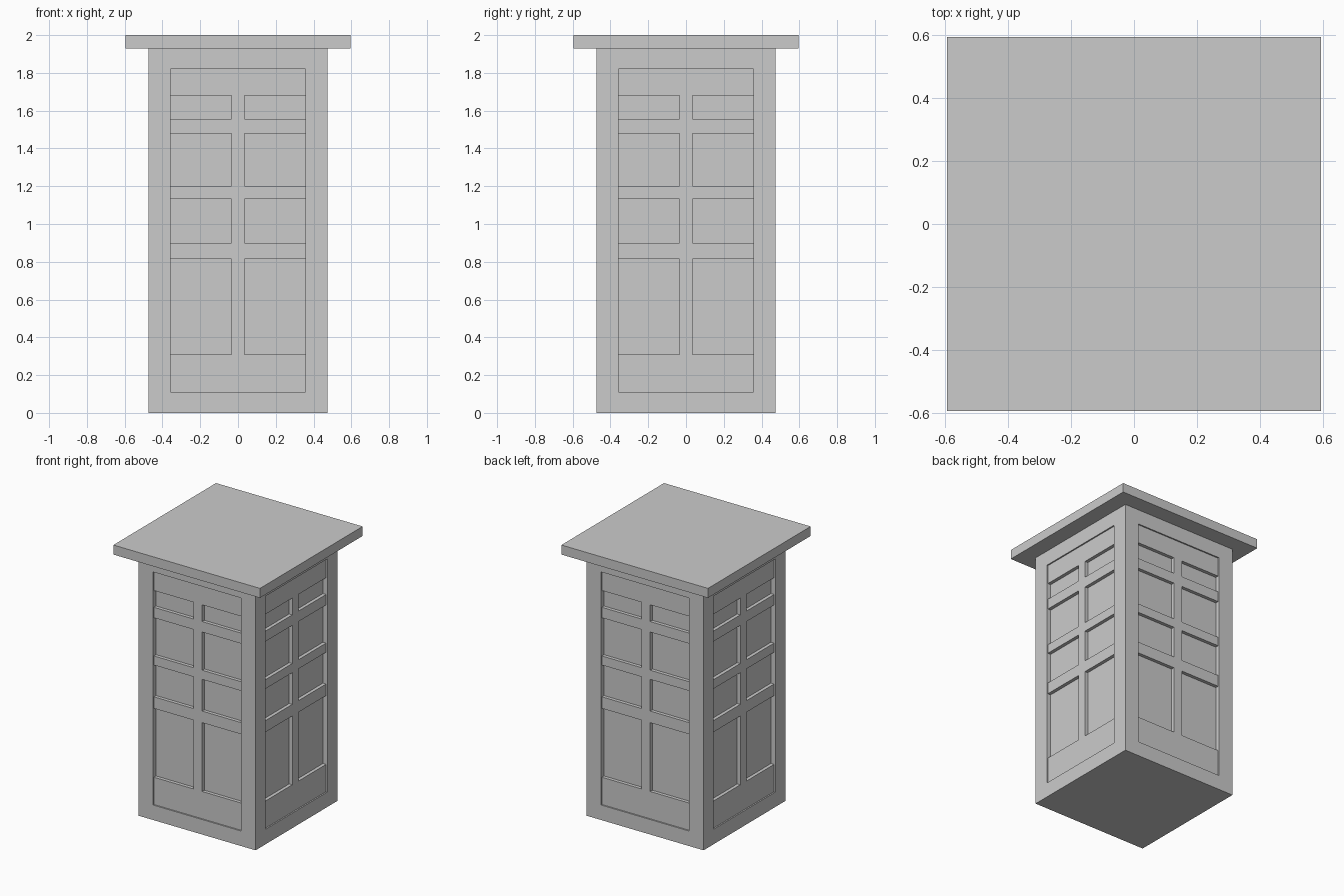
import bpy
import bmesh
from math import pi
from mathutils import Matrix, Vector

if "Cube" in bpy.data.objects:
    bpy.data.objects.remove(bpy.data.objects["Cube"], do_unlink=True)

HALF = 0.475          # half width of the body
WALL_TOP = 1.93       # underside of the roof slab
ROOF_HALF = 0.595
DOOR_HALF, DOOR_BOTTOM, DOOR_TOP = 0.357, 0.11, 1.82
BAR_HALF = 0.035      # half width of the middle bar
DOOR_DEPTH, PANE_DEPTH = 0.01, 0.025
PANES = [(0.31, 0.815), (0.90, 1.133), (1.20, 1.48), (1.557, 1.68)]

grey = bpy.data.materials.new("plain grey")
grey.use_nodes = True
colour = (0.6, 0.6, 0.6, 1)
grey.diffuse_color = colour
grey.node_tree.nodes["Principled BSDF"].inputs["Base Color"].default_value = colour


def add_object(name, bm):
    mesh = bpy.data.meshes.new(name)
    bm.to_mesh(mesh)
    bm.free()
    mesh.materials.append(grey)
    obj = bpy.data.objects.new(name, mesh)
    bpy.context.collection.objects.link(obj)
    return obj


def push_in(bm, faces, depth):
    """Sink a group of faces into the wall and return the sunk faces."""
    geom = bmesh.ops.extrude_face_region(bm, geom=faces)["geom"]
    verts = [g for g in geom if isinstance(g, bmesh.types.BMVert)]
    sunk = [g for g in geom if isinstance(g, bmesh.types.BMFace)]
    left_over = [f for f in faces if f.is_valid]
    if left_over:
        bmesh.ops.delete(bm, geom=left_over, context="FACES")
    bmesh.ops.translate(bm, verts=verts, vec=Vector((0, depth, 0)))
    return sunk


def is_door(f):
    c = f.calc_center_median()
    return abs(c.x) < DOOR_HALF and DOOR_BOTTOM < c.z < DOOR_TOP


def is_pane(f):
    c = f.calc_center_median()
    return abs(c.x) > BAR_HALF and any(a < c.z < b for a, b in PANES)


# One wall as a grid of cells, with a sunken door and deeper panes
xs = [-HALF, -DOOR_HALF, -BAR_HALF, BAR_HALF, DOOR_HALF, HALF]
zs = [0, DOOR_BOTTOM] + [z for pane in PANES for z in pane] + [DOOR_TOP, WALL_TOP]
bm = bmesh.new()
grid = [[bm.verts.new((x, -HALF, z)) for x in xs] for z in zs]
for low, high in zip(grid, grid[1:]):
    for i in range(len(xs) - 1):
        bm.faces.new((low[i], low[i + 1], high[i + 1], high[i]))
door = push_in(bm, [f for f in bm.faces if is_door(f)], DOOR_DEPTH)
push_in(bm, [f for f in door if is_pane(f)], PANE_DEPTH)

# Repeat the wall on all four sides, weld and close the ends
wall = bm.faces[:] + bm.edges[:] + bm.verts[:]
for turn in range(1, 4):
    copy = bmesh.ops.duplicate(bm, geom=wall)["geom"]
    bmesh.ops.rotate(bm, verts=[g for g in copy if isinstance(g, bmesh.types.BMVert)],
                     cent=(0, 0, 0), matrix=Matrix.Rotation(turn * pi / 2, 3, "Z"))
bmesh.ops.remove_doubles(bm, verts=bm.verts, dist=0.0005)
bmesh.ops.holes_fill(bm, edges=[e for e in bm.edges if e.is_boundary], sides=0)
bmesh.ops.dissolve_limit(bm, angle_limit=0.02, verts=bm.verts, edges=bm.edges)
bmesh.ops.recalc_face_normals(bm, faces=bm.faces)
add_object("paneled_body", bm)

# Flat overhanging roof slab
bm = bmesh.new()
bmesh.ops.create_cube(bm, size=1)
bmesh.ops.scale(bm, vec=(2 * ROOF_HALF, 2 * ROOF_HALF, 2 - WALL_TOP), verts=bm.verts)
bmesh.ops.translate(bm, vec=(0, 0, (2 + WALL_TOP) / 2), verts=bm.verts)
add_object("roof_slab", bm)
